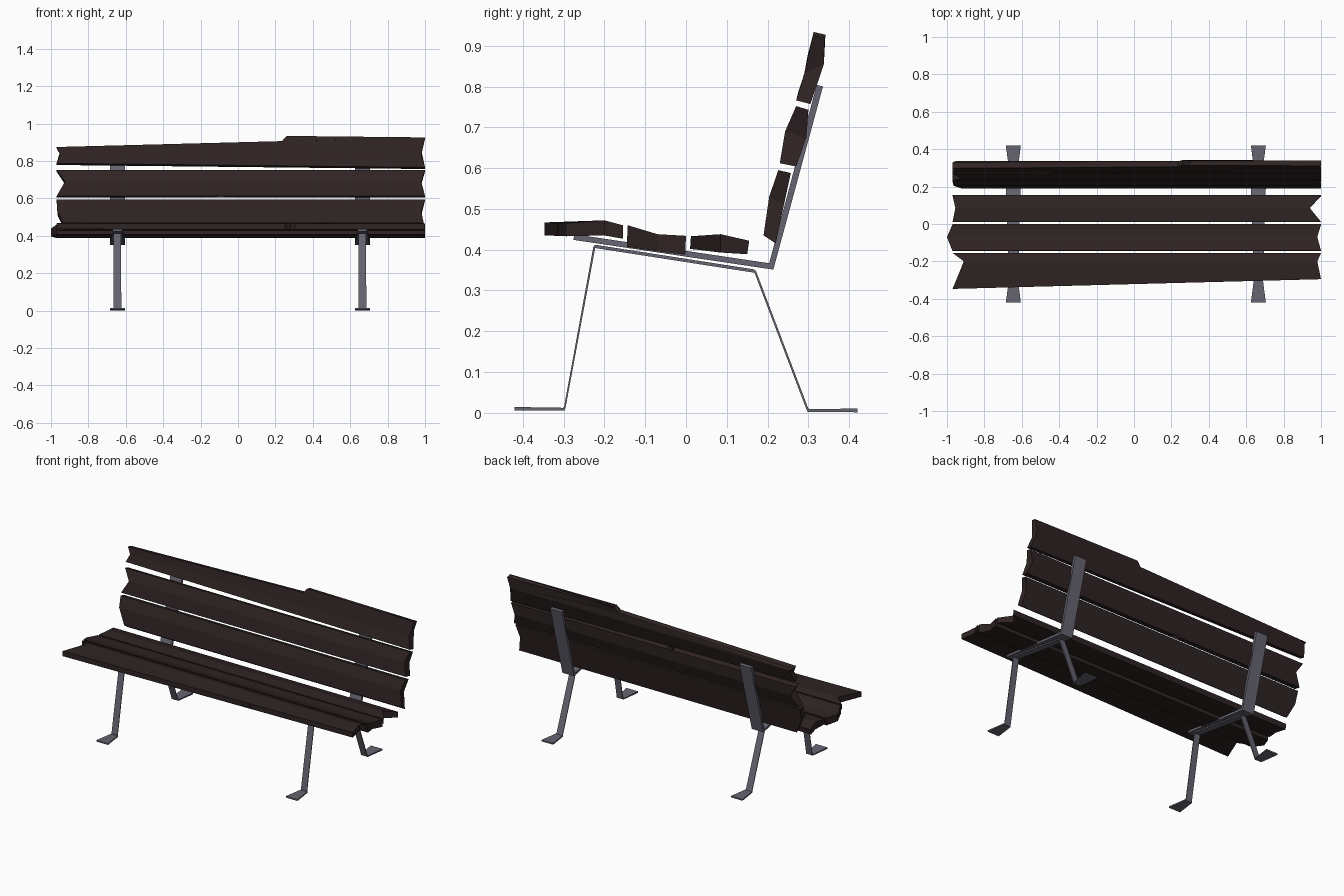
import bpy, bmesh
from mathutils import Vector

if "Cube" in bpy.data.objects:
    bpy.data.objects.remove(bpy.data.objects["Cube"])


def material(name, col):
    m = bpy.data.materials.new(name)
    m.diffuse_color = (*col, 1)
    m.use_nodes = True
    m.node_tree.nodes["Principled BSDF"].inputs["Base Color"].default_value = m.diffuse_color
    return m


WOOD = material("dark wood", (0.028, 0.017, 0.017))
METAL = material("grey metal", (0.135, 0.13, 0.165))


def finish(name, bm, mat):
    bmesh.ops.recalc_face_normals(bm, faces=bm.faces)
    me = bpy.data.meshes.new(name)
    bm.to_mesh(me)
    bm.free()
    me.materials.append(mat)
    ob = bpy.data.objects.new(name, me)
    bpy.context.collection.objects.link(ob)
    return ob


def plank(name, face, under, left, right, shift=(0, 0, 0), notches=None):
    """Three lengthwise rows on each side; ragged ends, tapering and chips."""
    notches = notches or {}
    bm = bmesh.new()

    def rows(prof):
        out = []
        d = (Vector(prof[2]) - Vector(prof[0])).normalized()
        for i in range(3):
            pts = [(left[i], 0)] + notches.get(i, []) + [(right[i], 0)]
            row = []
            for x, off in pts:
                t = (right[i] - x) / (right[i] - left[i])
                p = Vector(prof[i]) + d * (shift[i] * t + off)
                row.append(bm.verts.new((x, p.x, p.y)))
            out.append(row)
        return out

    a, b = rows(face), rows(under)
    for r in (a, b):
        for i in range(2):
            bm.faces.new(r[i] + r[i + 1][::-1])
    for i in range(2):
        for e in (0, -1):
            bm.faces.new((a[i][e], a[i + 1][e], b[i + 1][e], b[i][e]))
    for i in (0, 2):
        for k in range(len(a[i]) - 1):
            bm.faces.new((a[i][k], a[i][k + 1], b[i][k + 1], b[i][k]))
    bmesh.ops.triangulate(bm, faces=[f for f in bm.faces if len(f.verts) > 4])
    return finish(name, bm, WOOD)


def strap(name, x, path):
    """Flat bar along (y, z, width, thickness) points."""
    bm = bmesh.new()
    rings = []
    for i, (y, z, w, th) in enumerate(path):
        p = Vector((y, z))
        dirs = []
        if i > 0:
            dirs.append((p - Vector(path[i - 1][:2])).normalized())
        if i < len(path) - 1:
            dirs.append((Vector(path[i + 1][:2]) - p).normalized())
        d = sum(dirs, Vector((0, 0))).normalized()
        n = Vector((-d.y, d.x)) * (th / 2 / max(0.5, d.dot(dirs[0])))
        rings.append([bm.verts.new((x + sx * w / 2, y + s * n.x, z + s * n.y))
                      for sx, s in ((-1, -1), (1, -1), (1, 1), (-1, 1))])
    for r, q in zip(rings, rings[1:]):
        for k in range(4):
            bm.faces.new((r[k], r[(k + 1) % 4], q[(k + 1) % 4], q[k]))
    bm.faces.new(rings[0])
    bm.faces.new(rings[-1])
    return finish(name, bm, METAL)


# Seat slats, front to back
plank("seat_slat_front",
      [(-0.295, 0.465), (-0.20, 0.472), (-0.155, 0.46)],
      [(-0.295, 0.433), (-0.20, 0.435), (-0.155, 0.427)],
      (-0.97, -0.91, -0.97), (1, 0.98, 1), (-0.052, 0, 0),
      {0: [(0.25, 0), (0.28, 0.022), (0.305, 0)]})
plank("seat_slat_middle",
      [(-0.143, 0.46), (-0.07, 0.438), (0.0, 0.434)],
      [(-0.145, 0.407), (-0.07, 0.396), (-0.002, 0.388)],
      (-0.97, -1.0, -0.97), (1, 0.98, 1))
plank("seat_slat_rear",
      [(0.012, 0.433), (0.085, 0.438), (0.155, 0.422)],
      [(0.01, 0.402), (0.085, 0.393), (0.15, 0.389)],
      (-0.97, -0.955, -0.97), (1, 0.94, 1))

# Backrest slats, bottom to top
plank("back_slat_lower",
      [(0.19, 0.435), (0.204, 0.53), (0.226, 0.595)],
      [(0.22, 0.415), (0.24, 0.51), (0.257, 0.588)],
      (-0.92, -0.965, -0.97), (1, 0.98, 1))
plank("back_slat_middle",
      [(0.23, 0.612), (0.243, 0.69), (0.27, 0.752)],
      [(0.27, 0.604), (0.295, 0.675), (0.30, 0.743)],
      (-0.97, -0.925, -0.97), (1, 0.98, 1), (0, 0, 0),
      {0: [(-0.115, 0), (-0.11, 0.022), (-0.055, 0)],
       2: [(-0.115, 0), (-0.092, -0.025), (-0.075, 0)]})
plank("back_slat_upper",
      [(0.27, 0.766), (0.29, 0.832), (0.311, 0.926)],
      [(0.305, 0.757), (0.338, 0.855), (0.34, 0.919)],
      (-0.97, -0.95, -0.97), (1, 0.98, 1), (0.022, 0, -0.053),
      {2: [(0.235, 0), (0.26, 0.028), (0.30, 0)]})

# Two metal frames
for side, x in (("left", -0.645), ("right", 0.665)):
    # legs with flared feet, bent from a single flat strip
    strap(side + "_legs", x, [
        (-0.42, 0.010, 0.08, 0.009), (-0.30, 0.009, 0.048, 0.007),
        (-0.297, 0.014, 0.042, 0.004), (-0.225, 0.405, 0.04, 0.005),
        (-0.222, 0.408, 0.04, 0.008), (0.165, 0.348, 0.04, 0.008),
        (0.17, 0.345, 0.04, 0.005), (0.297, 0.011, 0.042, 0.005),
        (0.30, 0.006, 0.048, 0.007), (0.42, 0.006, 0.08, 0.009)])
    # seat bar and backrest upright
    strap(side + "_seat_and_back_bar", x, [
        (-0.275, 0.431, 0.05, 0.014), (0.209, 0.359, 0.08, 0.014),
        (0.328, 0.802, 0.08, 0.016)])
